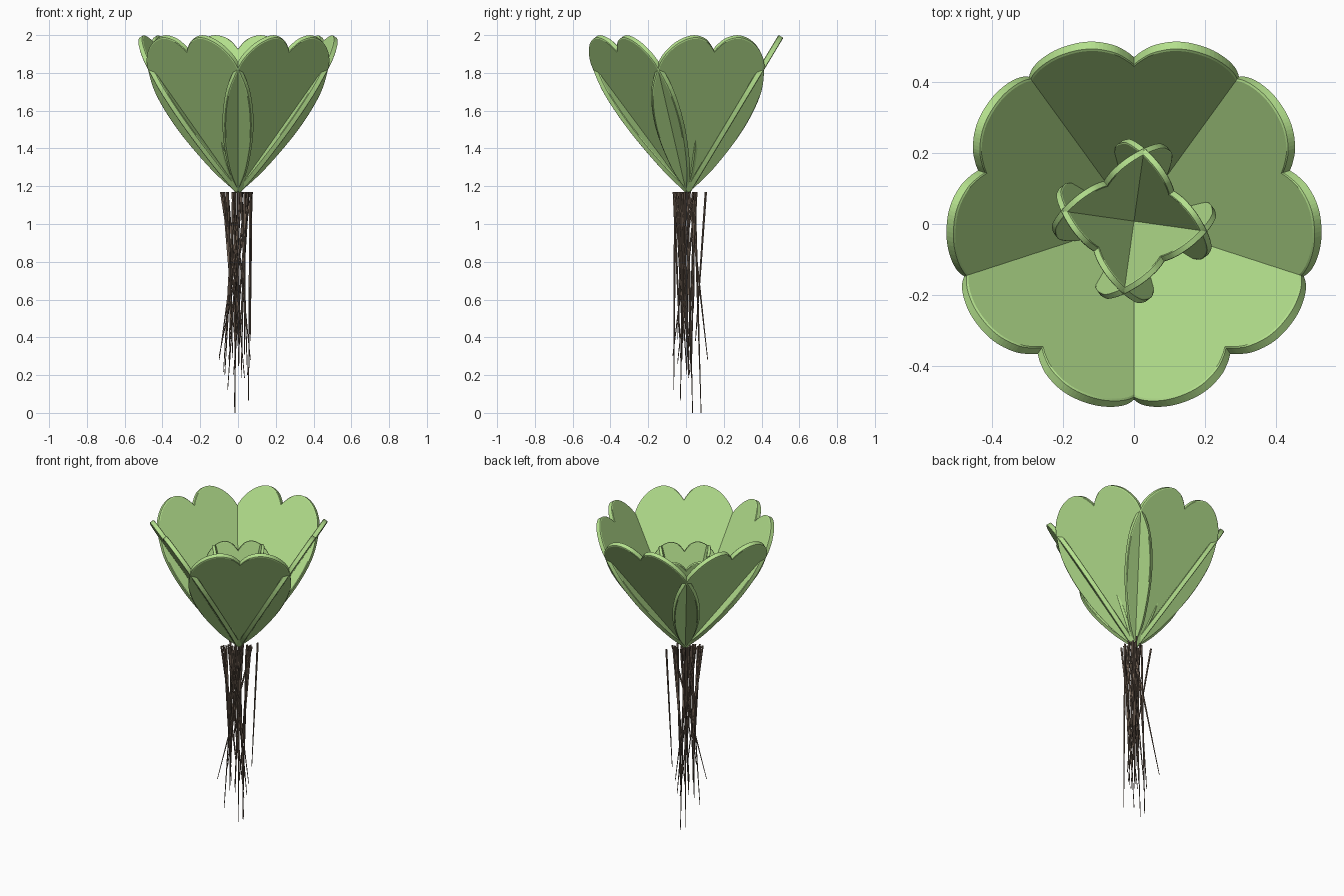
import bpy, bmesh, math, random
from mathutils import Vector, Matrix

if "Cube" in bpy.data.objects:
    bpy.data.objects.remove(bpy.data.objects["Cube"])

random.seed(7)
BASE_Z = 1.17


def material(name, rgb):
    m = bpy.data.materials.new(name)
    m.diffuse_color = (*rgb, 1)
    m.use_nodes = True
    m.node_tree.nodes["Principled BSDF"].inputs["Base Color"].default_value = m.diffuse_color
    return m


leaf_green = material("leaf green", (0.455, 0.745, 0.265))
root_brown = material("root brown", (0.16, 0.115, 0.085))


def add_object(name, bm, mat):
    bmesh.ops.recalc_face_normals(bm, faces=bm.faces)
    me = bpy.data.meshes.new(name)
    bm.to_mesh(me)
    bm.free()
    me.materials.append(mat)
    ob = bpy.data.objects.new(name, me)
    bpy.context.collection.objects.link(ob)
    return ob


def smooth_path(pts, steps=5):
    """Catmull-Rom curve through the points."""
    p = [Vector(q) for q in pts]
    p = [2 * p[0] - p[1]] + p + [2 * p[-1] - p[-2]]
    out = []
    for i in range(1, len(p) - 2):
        a, b, c, d = p[i - 1:i + 3]
        for k in range(steps):
            t = k / steps
            out.append(0.5 * (2 * b + (c - a) * t + (2 * a - 5 * b + 4 * c - d) * t ** 2
                              + (3 * b - a - 3 * c + d) * t ** 3))
    return out + [p[-2]]


# Heart-shaped petal outline: half profile (across, along), then mirrored
half = smooth_path([(0, 0), (0.115, 0.15), (0.238, 0.385), (0.300, 0.60), (0.296, 0.76),
                    (0.275, 0.84), (0.225, 0.91), (0.165, 0.95), (0.11, 0.96),
                    (0.055, 0.94), (0.02, 0.905), (0, 0.875)])
outline = half + [Vector((-q.x, q.y)) for q in half[-2:0:-1]]


def petal(name, azimuth, tilt, size):
    # flat plate with a small chamfer around the rim
    bm = bmesh.new()
    rings = []
    for t, k in ((-0.015, 0.985), (-0.012, 1), (0.012, 1), (0.015, 0.985)):
        rings.append([bm.verts.new((q.x * k, t, 0.55 + (q.y - 0.55) * k)) for q in outline])
    n = len(outline)
    for a, b in zip(rings, rings[1:]):
        for i in range(n):
            bm.faces.new((a[i], a[(i + 1) % n], b[(i + 1) % n], b[i]))
    bm.faces.new(rings[0])
    bm.faces.new(rings[-1])
    # lean outwards (+y), then turn to the azimuth
    m = (Matrix.Translation((0, 0.008, BASE_Z))
         @ Matrix.Rotation(math.radians(azimuth - 90), 4, 'Z')
         @ Matrix.Rotation(math.radians(-tilt), 4, 'X')
         @ Matrix.Scale(size, 4))
    bm.transform(m)
    add_object(name, bm, leaf_green)


# Outer ring of five petals, inner ring of four
for i in range(5):
    petal(f"outer_petal_{i + 1}", 90 + 72 * i, 31, 1.0)
for i in range(4):
    petal(f"inner_petal_{i + 1}", 37 + 90 * i, 13.3, 0.66)

# Hanging roots: thin tapered strands, some with chosen tips
tips = [(-0.02, 0.035, 0), (-0.015, 0.08, 0), (0.055, -0.03, 0.065), (-0.055, -0.065, 0.12),
        (-0.1, 0.115, 0.28), (-0.1, -0.07, 0.3), (0.065, 0.05, 0.38), (0.05, 0.02, 0.2),
        (-0.07, 0.015, 0.2)]
while len(tips) < 30:
    tips.append((random.gauss(-0.01, 0.04), random.gauss(0, 0.03), random.uniform(0.17, 0.55)))
bm = bmesh.new()
for i, tip in enumerate(tips):
    # strands cross over on the way down
    top = Vector((random.uniform(-0.1, 0.075), random.uniform(-0.065, 0.06), BASE_Z))
    if i == 1:
        top.y = 0.045
    if i == 6:
        top = Vector((0.07, 0.105, BASE_Z))
    rings = []
    for c, r in ((top, 0.0065), (top.lerp(Vector(tip), 0.5), 0.005), (Vector(tip), 0.002)):
        rings.append([bm.verts.new(c + Vector((r * math.cos(a), r * math.sin(a), 0)))
                      for a in (k * math.tau / 5 for k in range(5))])
    for a, b in zip(rings, rings[1:]):
        for k in range(5):
            bm.faces.new((a[k], a[(k + 1) % 5], b[(k + 1) % 5], b[k]))
    bm.faces.new(rings[0])
    bm.faces.new(rings[-1])
add_object("roots", bm, root_brown)
